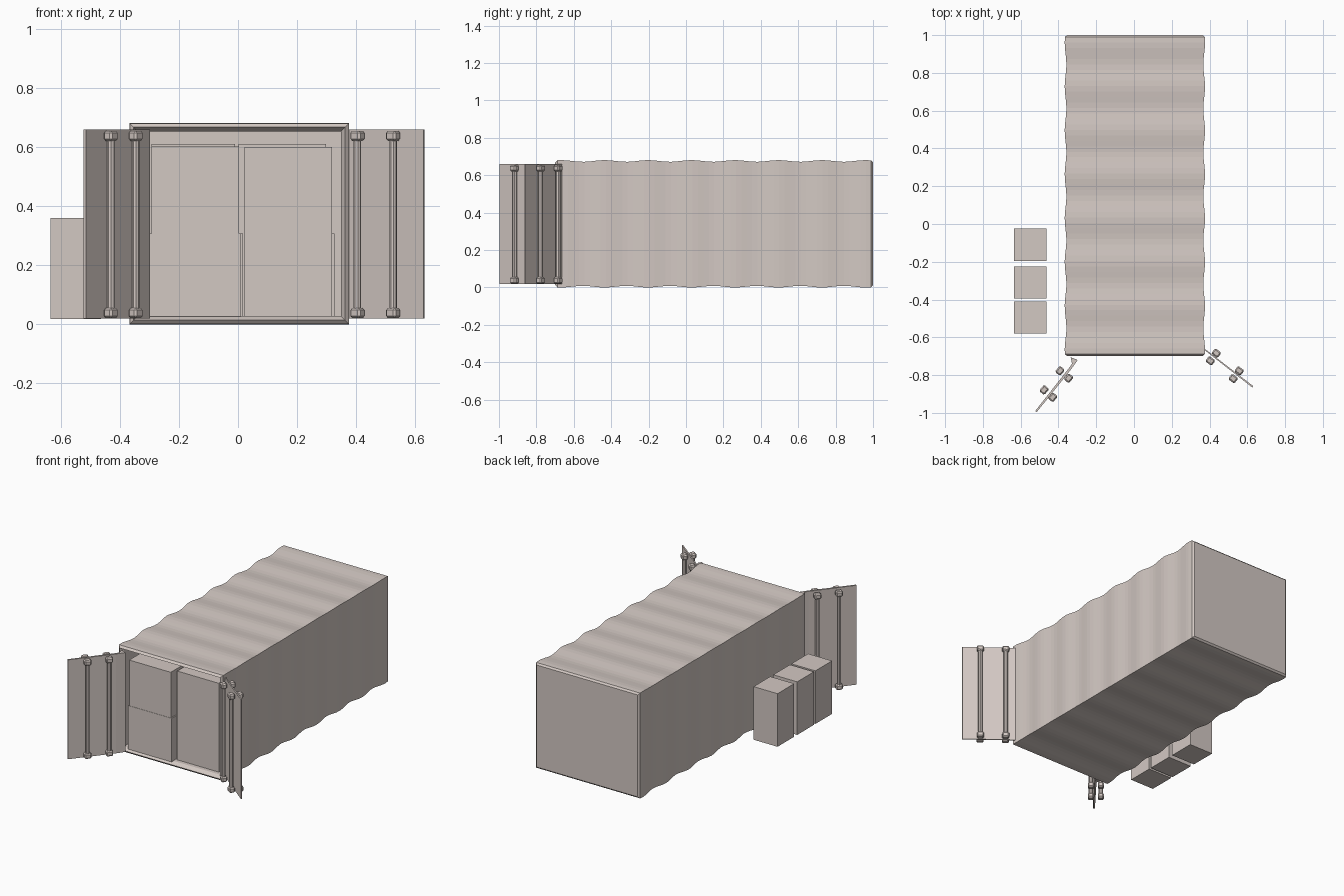
import bpy, bmesh, math
from mathutils import Matrix, Vector

if "Cube" in bpy.data.objects:
    bpy.data.objects.remove(bpy.data.objects["Cube"])

mat = bpy.data.materials.new("warm_grey")
mat.diffuse_color = (0.65, 0.58, 0.545, 1)
mat.use_nodes = True
mat.node_tree.nodes["Principled BSDF"].inputs["Base Color"].default_value = mat.diffuse_color


def finish(name, bm):
    bmesh.ops.recalc_face_normals(bm, faces=bm.faces)
    me = bpy.data.meshes.new(name)
    bm.to_mesh(me)
    bm.free()
    me.materials.append(mat)
    ob = bpy.data.objects.new(name, me)
    bpy.context.collection.objects.link(ob)
    return ob


def box(name, x0, x1, y0, y1, z0, z1):
    bm = bmesh.new()
    m = Matrix.Translation(((x0 + x1) / 2, (y0 + y1) / 2, (z0 + z1) / 2))
    m = m @ Matrix.Diagonal((x1 - x0, y1 - y0, z1 - z0, 1))
    bmesh.ops.create_cube(bm, size=1, matrix=m)
    return finish(name, bm)


def prism(name, pts, z0, z1):
    bm = bmesh.new()
    f = bm.faces.new([bm.verts.new((x, y, z0)) for x, y in pts])
    g = bmesh.ops.extrude_face_region(bm, geom=[f])["geom"]
    bmesh.ops.translate(bm, vec=(0, 0, z1 - z0),
                        verts=[v for v in g if isinstance(v, bmesh.types.BMVert)])
    return finish(name, bm)


# Container: rectangular rings along y, wavy outside, hollow with open front
X0, X1, Z0, Z1 = -0.367, 0.376, 0.0, 0.681
rings = [(0.96, 0.028), (-0.675, 0.028), (-0.70, 0.014)]
n = 58
for i in range(n + 1):
    y = -0.688 + 1.678 * i / n
    rings.append((y, 0.0045 - 0.0045 * math.cos(2 * math.pi * (y - 0.96) / 0.2325)))
rings.append((1.0, 0.012))
bm = bmesh.new()
loops = [[bm.verts.new((x, y, z)) for x, z in
          ((X0 + s, Z0 + s), (X1 - s, Z0 + s), (X1 - s, Z1 - s), (X0 + s, Z1 - s))]
         for y, s in rings]
for a, b in zip(loops, loops[1:]):
    for k in range(4):
        bm.faces.new((a[k], a[(k + 1) % 4], b[(k + 1) % 4], b[k]))
bm.faces.new(loops[0])
bm.faces.new(loops[-1])
finish("container", bm)

# Cargo boxes inside: stacked pairs on the left, tall and stacked on the right
for r in range(5):
    y = -0.69 + 0.33 * r
    d = 0.30
    box(f"cargo_left_lower_{r}", -0.30, 0.01, y, y + d, 0.026, 0.307)
    if r == 0:
        box("cargo_left_upper_0", -0.292, 0.004, y, y + d, 0.308, 0.602)
        box("cargo_right_tall_0", 0.022, 0.318, y + 0.04, y + d, 0.026, 0.60)
    else:
        box(f"cargo_left_upper_{r}", -0.292, -0.01, y, y + d, 0.308, 0.61)
        box(f"cargo_right_lower_{r}", 0.015, 0.326, y, y + d, 0.026, 0.307)
        box(f"cargo_right_upper_{r}", 0.002, 0.298, y, y + d, 0.308, 0.61)

# Boxes standing outside
for i, y in enumerate((-0.58, -0.395, -0.195)):
    box(f"outside_box_{i}", -0.635, -0.464, y, y + 0.17, 0.018, 0.36)


# Lock rods with bevelled end caps, on both sides of a door
def rods(name, centres, direction, off):
    d = Vector((*direction, 0)).normalized()
    nrm = Vector((-d.y, d.x, 0))
    rot = Matrix.Rotation(math.atan2(d.y, d.x), 4, 'Z')
    for i, c in enumerate(centres):
        for side in (-1, 1):
            p = Vector((*c, 0)) + nrm * off * side
            bm = bmesh.new()
            bmesh.ops.create_cone(bm, cap_ends=True, segments=8, radius1=0.013, radius2=0.013,
                                  depth=0.60, matrix=Matrix.Translation(p + Vector((0, 0, 0.34))) @ rot)
            finish(f"{name}_rod_{i}_{'in' if side < 0 else 'out'}", bm)
            for z in (0.038, 0.638):
                bm = bmesh.new()
                bmesh.ops.create_cube(bm, size=1, matrix=Matrix.Diagonal((0.042, 0.036, 0.034, 1)))
                bmesh.ops.bevel(bm, geom=bm.edges[:], offset=0.007, segments=1, affect='EDGES')
                bm.transform(Matrix.Translation(p + Vector((0, 0, z))) @ rot)
                finish(f"{name}_cap_{i}_{'in' if side < 0 else 'out'}", bm)


# Right door: thin plate
prism("right_door", [(0.374, -0.668), (0.378, -0.663), (0.631, -0.858), (0.627, -0.866)], 0.02, 0.66)
rods("right_door", [(0.42, -0.704), (0.541, -0.798)], (0.25, -0.195), 0.026)

# Left door: plate with a thicker hinge end
prism("left_door", [(-0.335, -0.705), (-0.298, -0.72), (-0.332, -0.768), (-0.515, -0.996),
                    (-0.523, -0.99), (-0.342, -0.76), (-0.328, -0.74)], 0.02, 0.66)
rods("left_door", [(-0.369, -0.797), (-0.453, -0.898)], (-0.19, -0.225), 0.03)
